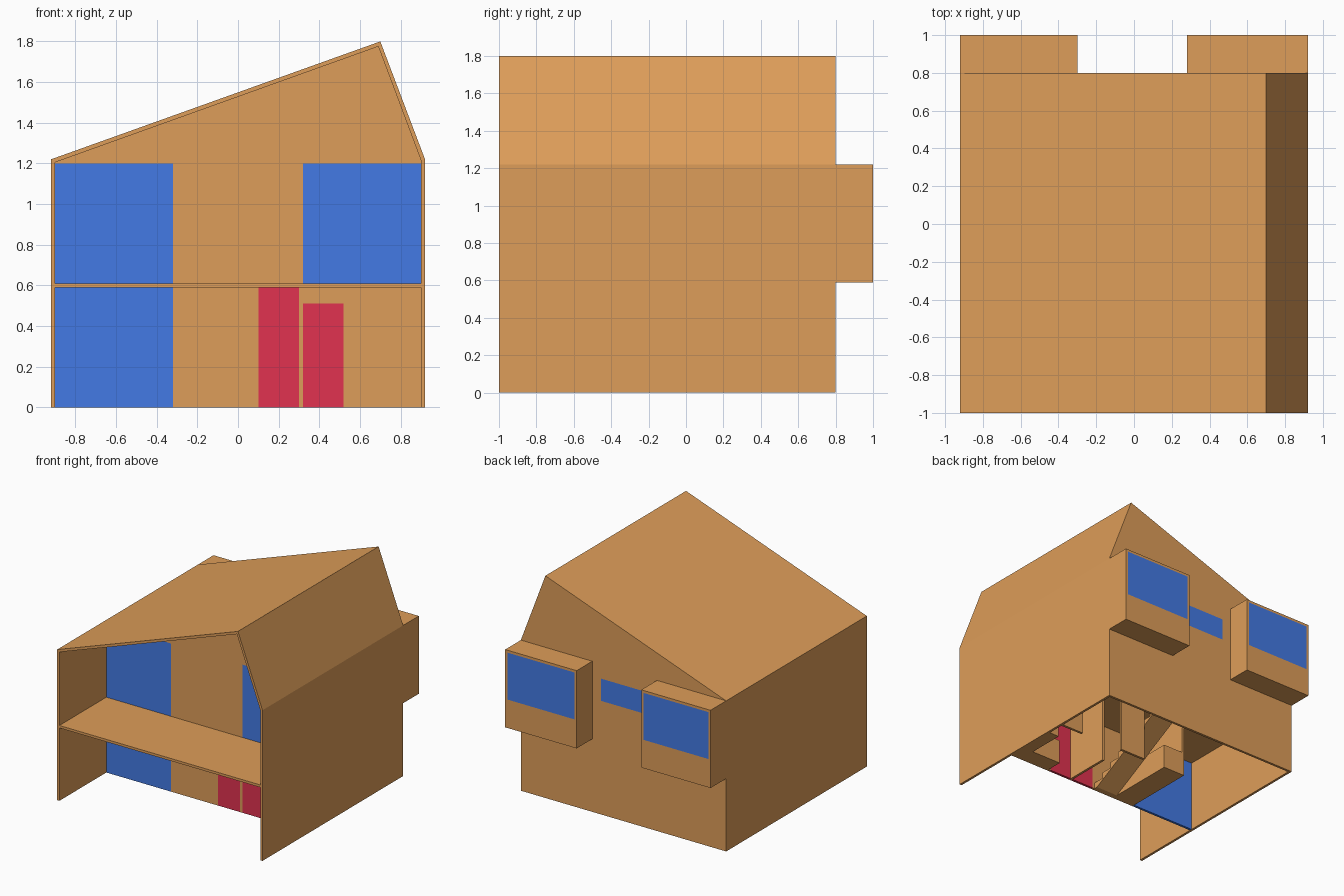
import bpy, bmesh

if "Cube" in bpy.data.objects:
    bpy.data.objects.remove(bpy.data.objects["Cube"])

T = 0.02  # wall thickness


def material(name, rgb):
    m = bpy.data.materials.new(name)
    m.diffuse_color = (*rgb, 1)
    m.use_nodes = True
    m.node_tree.nodes["Principled BSDF"].inputs["Base Color"].default_value = m.diffuse_color
    return m


WOOD = material("wood", (0.73, 0.34, 0.10))
GLASS = material("blue_glass", (0.056, 0.195, 0.78))
RED = material("red_door", (0.75, 0.032, 0.08))


def make(name, bm, mat):
    bmesh.ops.recalc_face_normals(bm, faces=bm.faces)
    me = bpy.data.meshes.new(name)
    bm.to_mesh(me)
    bm.free()
    me.materials.append(mat)
    ob = bpy.data.objects.new(name, me)
    bpy.context.collection.objects.link(ob)
    return ob


def add_box(bm, x0, x1, y0, y1, z0, z1):
    vs = bmesh.ops.create_cube(bm, size=1)["verts"]
    for v in vs:
        v.co = (x1 if v.co.x > 0 else x0, y1 if v.co.y > 0 else y0, z1 if v.co.z > 0 else z0)


def box(name, *dims, mat=WOOD):
    bm = bmesh.new()
    add_box(bm, *dims)
    return make(name, bm, mat)


def prism(name, pts, axis, a, b, mat=WOOD):
    """Extrude a profile along axis: 'y' takes (x, z) points, 'x' takes (y, z)."""
    bm = bmesh.new()
    vs = [bm.verts.new((p, a, q) if axis == "y" else (a, p, q)) for p, q in pts]
    f = bm.faces.new(vs)
    g = bmesh.ops.extrude_face_region(bm, geom=[f])["geom"]
    d = (0, b - a, 0) if axis == "y" else (b - a, 0, 0)
    bmesh.ops.translate(bm, vec=d, verts=[v for v in g if isinstance(v, bmesh.types.BMVert)])
    return make(name, bm, mat)


def cut(ob, boxes):
    """Remove box-shaped openings from an object."""
    bm = bmesh.new()
    for b in boxes:
        add_box(bm, *b)
    cutter = make("cutter", bm, WOOD)
    cutter.hide_render = True
    mod = ob.modifiers.new("openings", "BOOLEAN")
    mod.operation, mod.solver, mod.object = "DIFFERENCE", "EXACT", cutter
    bpy.context.view_layer.objects.active = ob
    bpy.ops.object.modifier_apply(modifier=mod.name)
    bpy.data.objects.remove(cutter)


# Outer shell: side walls and asymmetric roof, open at the front
outer = [(-0.92, 0), (-0.92, 1.22), (0.70, 1.80), (0.92, 1.22), (0.92, 0)]
inner = [(-0.90, 0), (-0.90, 1.205), (0.69, 1.775), (0.90, 1.215), (0.90, 0)]
prism("side_walls_and_roof", outer + inner[::-1], "y", -1, 0.8)

# Upper floor with a stairwell
floor = box("upper_floor", -0.90, 0.90, -1, 0.78, 0.59, 0.61)
cut(floor, [(-0.12, 0.08, 0.10, 0.775, 0.5, 0.7)])

# Recessed front wall with full-height windows and doors
FY = -0.40
panels = [("lower_left_window", -0.90, -0.32, 0, 0.59, GLASS),
          ("upper_left_window", -0.90, -0.32, 0.61, 1.20, GLASS),
          ("upper_right_window", 0.32, 0.90, 0.61, 1.20, GLASS),
          ("hall_door", 0.10, 0.30, 0, 0.59, RED),
          ("kitchen_door", 0.32, 0.52, 0, 0.51, RED)]
front = prism("front_wall", inner, "y", FY, FY + T)
cut(front, [(x0, x1, FY - 0.1, FY + 0.1, z0 if z0 else -0.1, z1)
            for _, x0, x1, z0, z1, _ in panels])
for name, x0, x1, z0, z1, mat in panels:
    box(name, x0, x1, FY, FY + T, z0, z1, mat=mat)

# Back wall with the stair window and openings into the bays
bays = [("left", -0.92, -0.30), ("right", 0.28, 0.92)]
back = prism("back_wall", inner, "y", 0.78, 0.8)
cut(back, [(-0.22, 0.20, 0.7, 0.9, 0.92, 1.10)] +
    [(x0 + T, x1 - T, 0.7, 0.9, 0.61, 1.20) for _, x0, x1 in bays])
box("stair_window", -0.22, 0.20, 0.78, 0.8, 0.92, 1.10, mat=GLASS)

# Projecting rear bays
for side, x0, x1 in bays:
    bay = box(side + "_bay", x0, x1, 0.8, 1.0, 0.59, 1.22)
    cut(bay, [(x0 + T, x1 - T, 0.7, 0.98, 0.61, 1.20),
              (x0 + T, x1 - T, 0.9, 1.1, 0.82, 1.20)])
    box(side + "_bay_window", x0 + T, x1 - T, 0.98, 1.0, 0.82, 1.20, mat=GLASS)

# Ground floor partitions
box("living_room_wall", -0.32, -0.30, -0.38, 0.22, 0, 0.59)
box("kitchen_wall", 0.30, 0.32, -0.38, 0.0, 0, 0.59)
box("hall_cross_wall", 0.08, 0.31, 0.20, 0.22, 0, 0.59)
box("kitchen_cross_wall", 0.70, 0.90, 0.20, 0.22, 0, 0.59)

# Upper floor partitions
for side, x in (("left", -0.32), ("right", 0.28)):
    box(side + "_bedroom_wall", x, x + T, -0.38, 0.78, 0.61, 1.20)

# Built-in cabinet and L-shaped kitchen counter
box("hall_cabinet", -0.30, -0.12, -0.38, 0.22, 0, 0.20)
bm = bmesh.new()
add_box(bm, 0.81, 0.90, -0.25, 0.06, 0, 0.20)
add_box(bm, 0.54, 0.90, -0.38, -0.25, 0, 0.20)
make("kitchen_counter", bm, WOOD)

# Straight stair flight: sawtooth top, sloped underside
steps, run, rise, y0 = 12, 0.095, 0.05, -0.38
profile = [(y0, 0)]
for i in range(steps):
    profile += [(y0 + i * run, (i + 1) * rise), (y0 + (i + 1) * run, (i + 1) * rise)]
profile += [(y0 + steps * run, steps * rise - 0.016), (y0 + 0.03, 0)]
prism("stairs", profile, "x", -0.12, 0.08)
